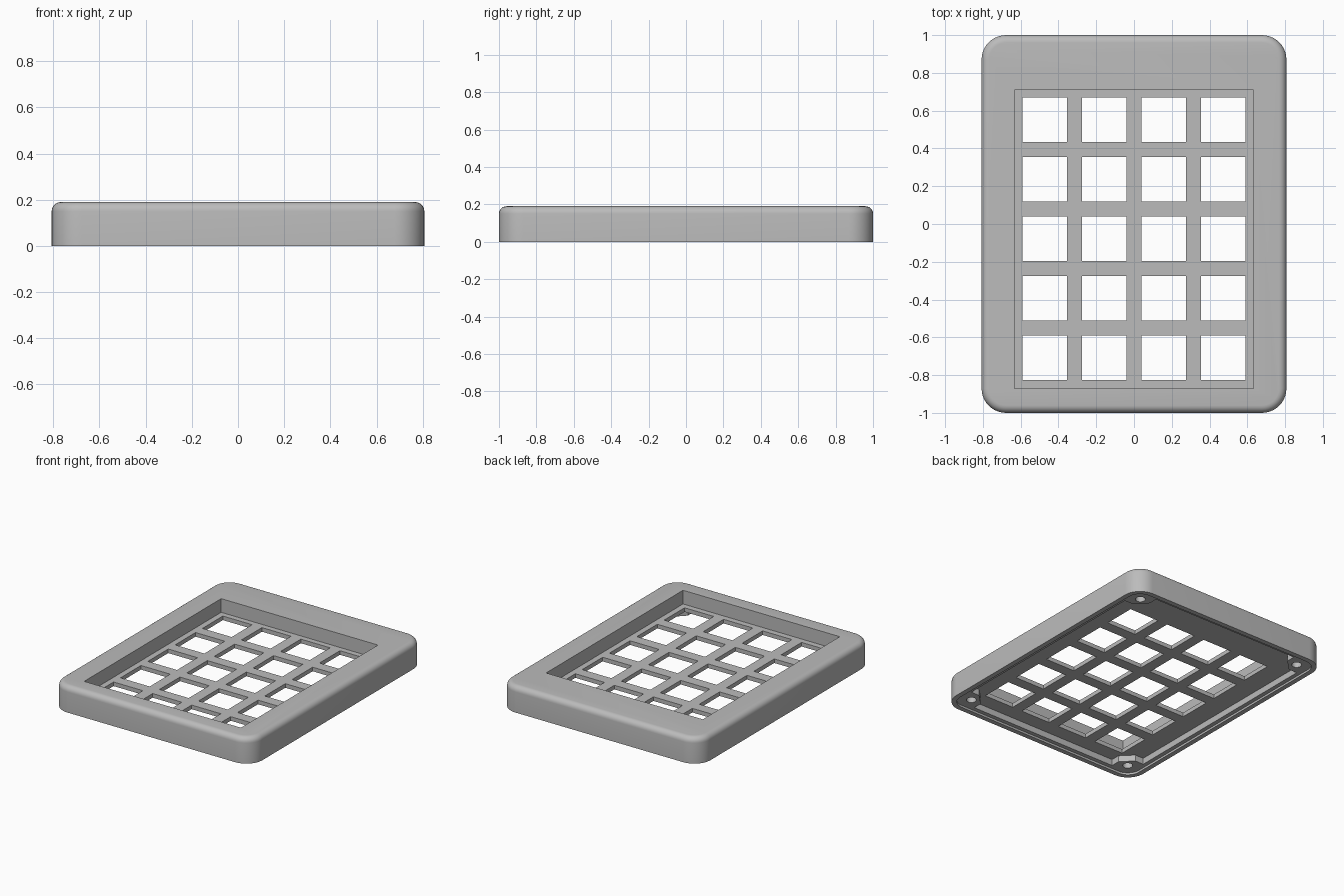
import bpy, bmesh, math

cube = bpy.data.objects.get("Cube")
if cube:
    bpy.data.objects.remove(cube, do_unlink=True)

HALF_X, HALF_Y, HEIGHT = 0.807, 1.0, 0.19
CORNER, EDGE = 0.13, 0.04
FLOOR, CEILING, LIP = 0.09, 0.06, 0.015
SCREW_X, SCREW_Y, POST = 0.675, 0.87, 0.08

grey = bpy.data.materials.new("matte_grey")
grey.use_nodes = True
color = (0.5, 0.5, 0.5, 1)
grey.diffuse_color = color
grey.node_tree.nodes["Principled BSDF"].inputs["Base Color"].default_value = color


def rounded(inset, steps=10):
    """Rounded rectangle, set in from the outer outline."""
    r = CORNER - inset
    points = []
    for q, (sx, sy) in enumerate([(1, 1), (-1, 1), (-1, -1), (1, -1)]):
        for i in range(steps + 1):
            a = math.pi / 2 * (q + i / steps)
            points.append((sx * (HALF_X - CORNER) + r * math.cos(a),
                           sy * (HALF_Y - CORNER) + r * math.sin(a)))
    return points


def rectangle(x0, x1, y0, y1):
    return [(x0, y0), (x1, y0), (x1, y1), (x0, y1)]


def circle(cx, cy, r, n=24):
    return [(cx + r * math.cos(math.tau * i / n), cy + r * math.sin(math.tau * i / n))
            for i in range(n)]


def loft(bm, layers):
    """Closed solid through (outline, z) layers."""
    rings = [[bm.verts.new((x, y, z)) for x, y in outline] for outline, z in layers]
    bm.faces.new(rings[0][::-1])
    bm.faces.new(rings[-1])
    for low, high in zip(rings, rings[1:]):
        for i in range(len(low)):
            j = (i + 1) % len(low)
            bm.faces.new((low[i], low[j], high[j], high[i]))


def make(name, solids):
    bm = bmesh.new()
    for layers in solids:
        loft(bm, layers)
    bmesh.ops.recalc_face_normals(bm, faces=bm.faces)
    mesh = bpy.data.meshes.new(name)
    bm.to_mesh(mesh)
    bm.free()
    mesh.materials.append(grey)
    obj = bpy.data.objects.new(name, mesh)
    bpy.context.collection.objects.link(obj)
    return obj


def carve(target, name, solids):
    cutter = make(name, solids)
    cutter.hide_render = True
    mod = target.modifiers.new(name, "BOOLEAN")
    mod.operation, mod.solver, mod.object = "DIFFERENCE", "EXACT", cutter
    bpy.context.view_layer.objects.active = target
    bpy.ops.object.modifier_apply(modifier=mod.name)
    bpy.data.objects.remove(cutter, do_unlink=True)


# Outer shell with a rounded top edge
layers = [(rounded(0), 0)]
for i in range(7):
    a = math.pi / 2 * i / 6
    layers.append((rounded(EDGE * (1 - math.cos(a))), HEIGHT - EDGE * (1 - math.sin(a))))
case = make("keypad_case", [layers])

# Sunken key area on top
recess = rectangle(-0.633, 0.633, -0.87, 0.71)
carve(case, "recess_cutter", [[(recess, FLOOR), (recess, 0.3)]])

# Stepped lip for the back cover
carve(case, "lip_cutter", [[(rounded(0.035), -0.1), (rounded(0.035), LIP)]])

# Hollow underside that leaves a chamfered screw post in each corner
wall_x, wall_y = HALF_X - 0.065, HALF_Y - 0.065
corner = [(wall_x, SCREW_Y - POST), (SCREW_X, SCREW_Y - POST),
          (SCREW_X - POST, SCREW_Y), (SCREW_X - POST, wall_y)]
hollow = []
for sx, sy in [(1, 1), (-1, 1), (-1, -1), (1, -1)]:
    hollow += [(sx * x, sy * y) for x, y in corner[::sx * sy]]
carve(case, "hollow_cutter", [[(hollow, -0.1), (hollow, CEILING)]])

# Grid of square key openings
keys = []
for col in range(4):
    for row in range(5):
        x, y = (col - 1.5) * 0.315, (row - 2) * 0.315 - 0.079
        key = rectangle(x - 0.118, x + 0.118, y - 0.118, y + 0.118)
        keys.append([(key, 0.03), (key, 0.12)])
carve(case, "key_cutter", keys)

# Blind screw holes in the posts
screws = []
for sx in (-1, 1):
    for sy in (-1, 1):
        hole = circle(sx * SCREW_X, sy * SCREW_Y, 0.033)
        screws.append([(hole, -0.1), (hole, 0.13)])
carve(case, "screw_cutter", screws)

# Smooth the rounded edges, keep the cut edges sharp
bpy.ops.object.select_all(action="DESELECT")
case.select_set(True)
bpy.context.view_layer.objects.active = case
bpy.ops.object.shade_smooth_by_angle(angle=math.radians(30))
